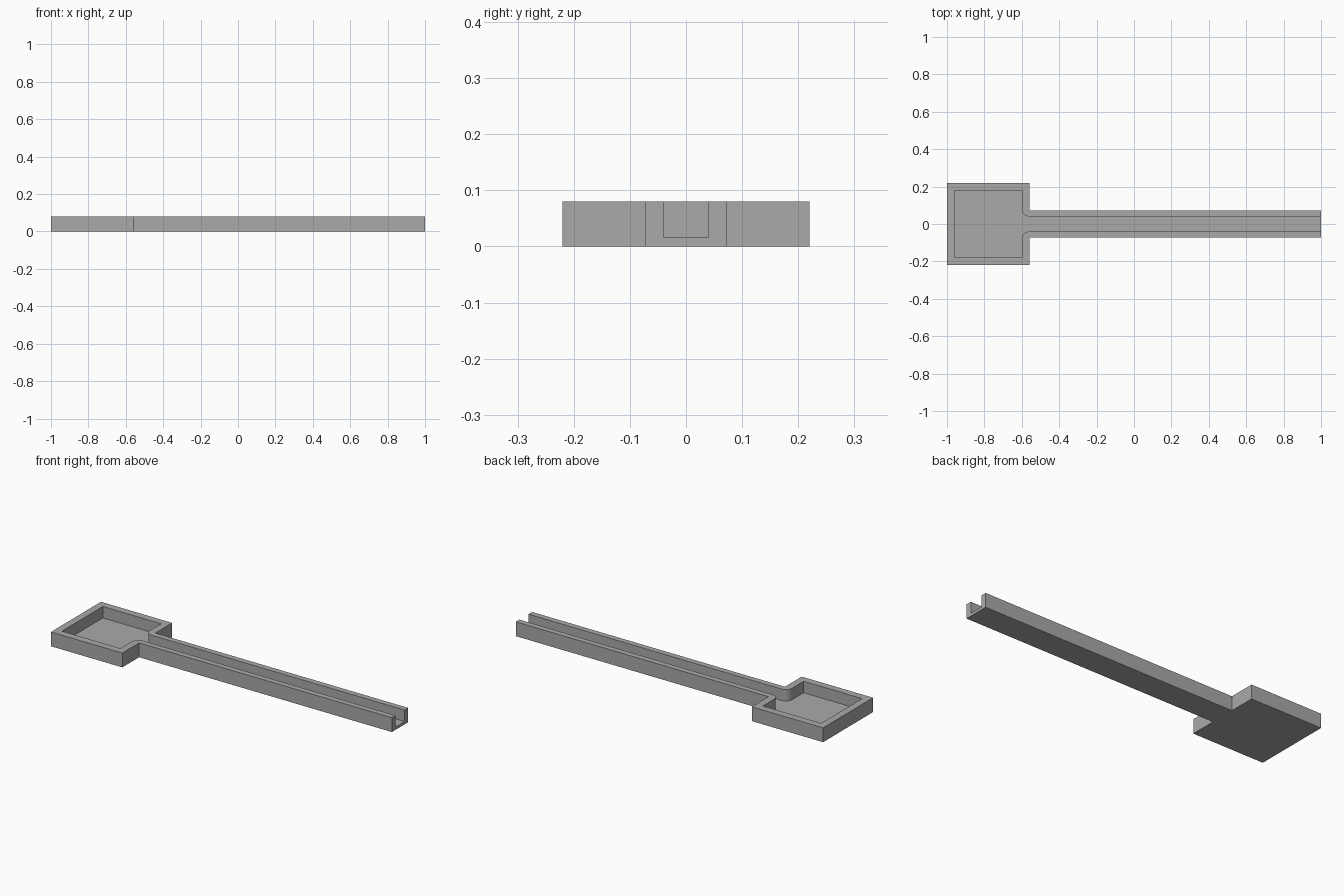
import bpy
import bmesh
from math import cos, sin, pi

cube = bpy.data.objects.get("Cube")
if cube:
    bpy.data.objects.remove(cube, do_unlink=True)

HEIGHT, FLOOR, END = 0.08, 0.016, 1.0
FILLET, STEPS = 0.04, 10

grey = bpy.data.materials.new("plain grey")
grey.use_nodes = True
colour = (0.4, 0.4, 0.4, 1)
grey.diffuse_color = colour
grey.node_tree.nodes["Principled BSDF"].inputs["Base Color"].default_value = colour


def mirrored(half):
    """Complete an open outline running from the +y side round to the -y side."""
    return half + [(x, -y) for x, y in reversed(half)]


# Outer outline: long handle widening into a square pan
outer = mirrored([(END, 0.072), (-0.56, 0.072), (-0.56, 0.22), (-1.0, 0.22)])

# Inner outline: channel with rounded mouth opening into the pan recess
mouth = [(-0.56 - FILLET * sin(a), 0.08 - FILLET * cos(a))
         for a in (i * pi / 2 / STEPS for i in range(STEPS + 1))]
inner = mirrored([(END, 0.04)] + mouth + [(-0.6, 0.18), (-0.96, 0.18)])

bm = bmesh.new()


def ring(points, z):
    return [bm.verts.new((x, y, z)) for x, y in points]


def walls(low, high):
    for i in range(len(low) - 1):
        bm.faces.new((low[i], low[i + 1], high[i + 1], high[i]))


base, edge = ring(outer, 0), ring(outer, HEIGHT)
floor, lip = ring(inner, FLOOR), ring(inner, HEIGHT)

walls(base, edge)                      # outside walls
walls(floor, lip)                      # recess walls
bm.faces.new(base)                     # underside
bm.faces.new(floor)                    # recess floor
bm.faces.new(edge + lip[::-1])         # top rim
bm.faces.new((base[0], edge[0], lip[0], floor[0],
              floor[-1], lip[-1], edge[-1], base[-1]))  # open channel end

bmesh.ops.recalc_face_normals(bm, faces=bm.faces)
mesh = bpy.data.meshes.new("channel_tray")
bm.to_mesh(mesh)
bm.free()
mesh.materials.append(grey)

tray = bpy.data.objects.new("channel_tray", mesh)
bpy.context.collection.objects.link(tray)
bpy.ops.object.select_all(action="DESELECT")
tray.select_set(True)
bpy.context.view_layer.objects.active = tray
bpy.ops.object.shade_smooth_by_angle()
